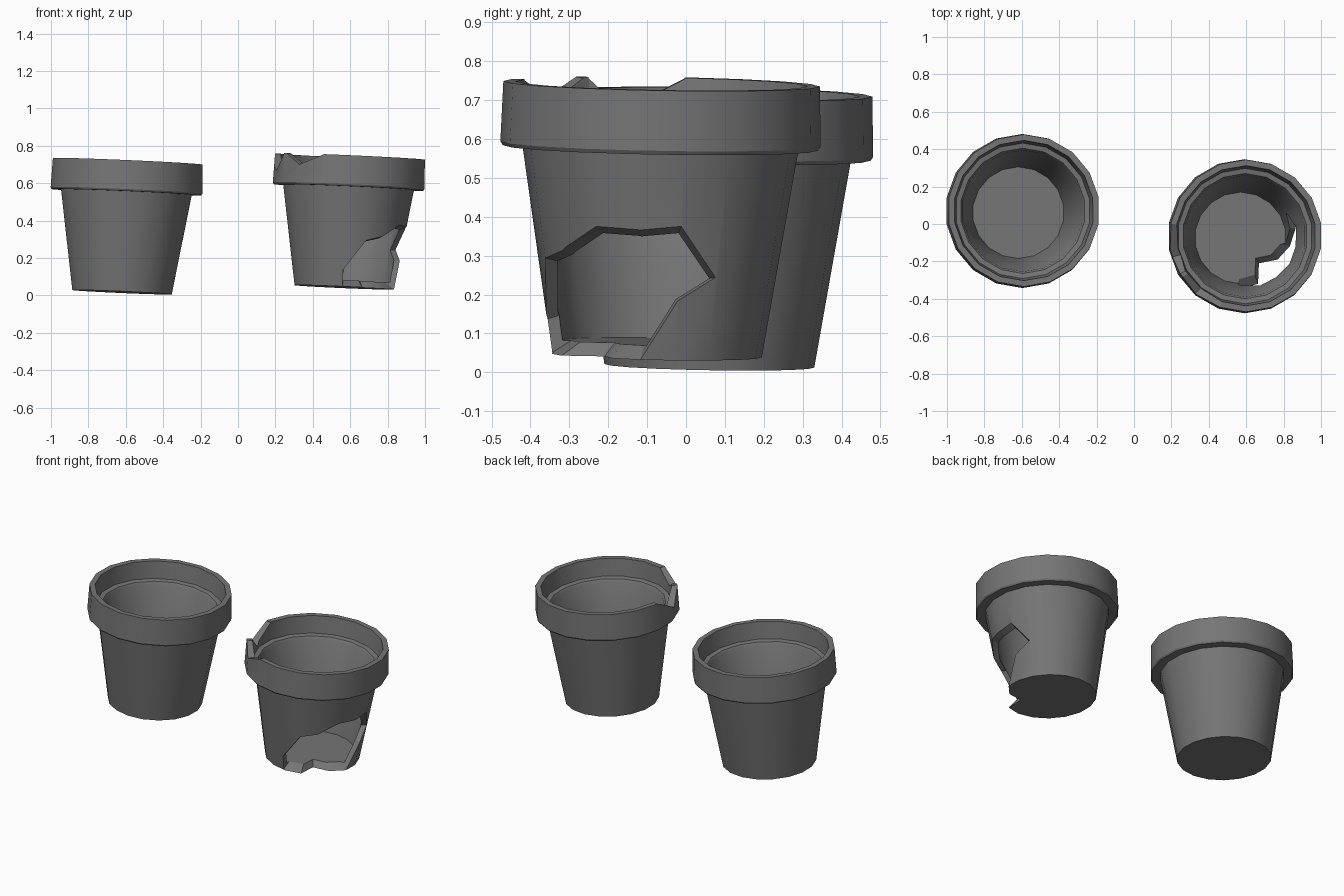
import bpy, bmesh
from math import radians, cos, sin, pi
from mathutils import Vector

default = bpy.data.objects.get("Cube")
if default:
    bpy.data.objects.remove(default, do_unlink=True)

SIDES = 18

clay = bpy.data.materials.new("grey_clay")
clay.use_nodes = True
colour = (0.18, 0.18, 0.18, 1)
clay.diffuse_color = colour
bsdf = clay.node_tree.nodes["Principled BSDF"]
bsdf.inputs["Base Color"].default_value = colour
bsdf.inputs["Roughness"].default_value = 0.9

# Closed wall profile (radius, height): base, outside, rim, ledge, inside, floor
PROFILE = [(0.27, 0), (0.355, 0.535), (0.406, 0.535), (0.412, 0.545),
           (0.407, 0.70), (0.375, 0.70), (0.362, 0.595), (0.335, 0.59),
           (0.325, 0.575), (0.245, 0.035)]


def add_object(name, bm):
    bmesh.ops.recalc_face_normals(bm, faces=bm.faces)
    mesh = bpy.data.meshes.new(name)
    bm.to_mesh(mesh)
    bm.free()
    mesh.materials.append(clay)
    obj = bpy.data.objects.new(name, mesh)
    bpy.context.collection.objects.link(obj)
    return obj


def make_pot(name):
    bm = bmesh.new()
    rings = []
    for r, z in PROFILE:
        turns = [pi / 2 + 2 * pi * i / SIDES for i in range(SIDES)]
        rings.append([bm.verts.new((r * cos(a), r * sin(a), z)) for a in turns])
    for low, high in zip(rings, rings[1:]):
        for i in range(SIDES):
            j = (i + 1) % SIDES
            bm.faces.new((low[i], low[j], high[j], high[i]))
    bm.faces.new(rings[0])
    bm.faces.new(rings[-1])
    return add_object(name, bm)


def polar(deg, r, z):
    return Vector((r * cos(radians(deg)), r * sin(radians(deg)), z))


def break_away(pot, outline, apex_height, middle):
    """Cut a jagged piece out with a cone spreading from the pot's axis."""
    bm = bmesh.new()
    apex = Vector((0, 0, apex_height))
    tip = bm.verts.new(apex)
    cap = bm.verts.new(apex + (middle - apex) * 4)
    loop = [bm.verts.new(apex + (p - apex) * 3.2) for p in outline]
    for a, b in zip(loop, loop[1:] + loop[:1]):
        bm.faces.new((tip, a, b))
        bm.faces.new((cap, b, a))
    cutter = add_object("break_cutter", bm)
    cutter.hide_render = True
    mod = pot.modifiers.new("break", "BOOLEAN")
    mod.operation = "DIFFERENCE"
    mod.solver = "EXACT"
    mod.object = cutter
    bpy.context.view_layer.objects.active = pot
    bpy.ops.object.modifier_apply(modifier=mod.name)
    bpy.data.objects.remove(cutter, do_unlink=True)


whole_pot = make_pot("whole_pot")
broken_pot = make_pot("broken_pot")

# Hole low in the wall, running into the floor
wall_edge = [(-9, 0.27, 0), (10, 0.29, 0.155), (29, 0.30, 0.215),
             (10, 0.32, 0.345), (-9, 0.32, 0.335), (-30, 0.32, 0.34),
             (-52, 0.31, 0.275), (-70, 0.305, 0.25), (-92, 0.28, 0.09),
             (-92, 0.274, 0)]
floor_edge = [(0.095, -0.245), (0.10, -0.135), (0.20, -0.115)]
hole = [polar(*p) for p in wall_edge] + [Vector((x, y, 0)) for x, y in floor_edge]
break_away(broken_pot, hole, 0.18, polar(-35, 0.31, 0.18))

# Two chips in the rim with a sharp tooth left between them
for start, low, low_z, end in ((171, 196, 0.605, 210), (213, 229, 0.64, 250)):
    chip = [polar(start, 0.41, 0.70), polar(low, 0.41, low_z), polar(end, 0.41, 0.70),
            polar(end, 0.41, 0.9), polar(start, 0.41, 0.9)]
    break_away(broken_pot, chip, 0.66, polar((start + end) / 2, 0.41, 0.75))

# Place both pots with the same slight lean
for pot, spot in ((whole_pot, (-0.62, 0.06, 0.017)), (broken_pot, (0.568, -0.075, 0.043))):
    pot.location = spot
    pot.rotation_euler = (radians(-1), radians(2.5), 0)
    bpy.ops.object.select_all(action="DESELECT")
    pot.select_set(True)
    bpy.context.view_layer.objects.active = pot
    bpy.ops.object.shade_smooth_by_angle(angle=radians(28))
